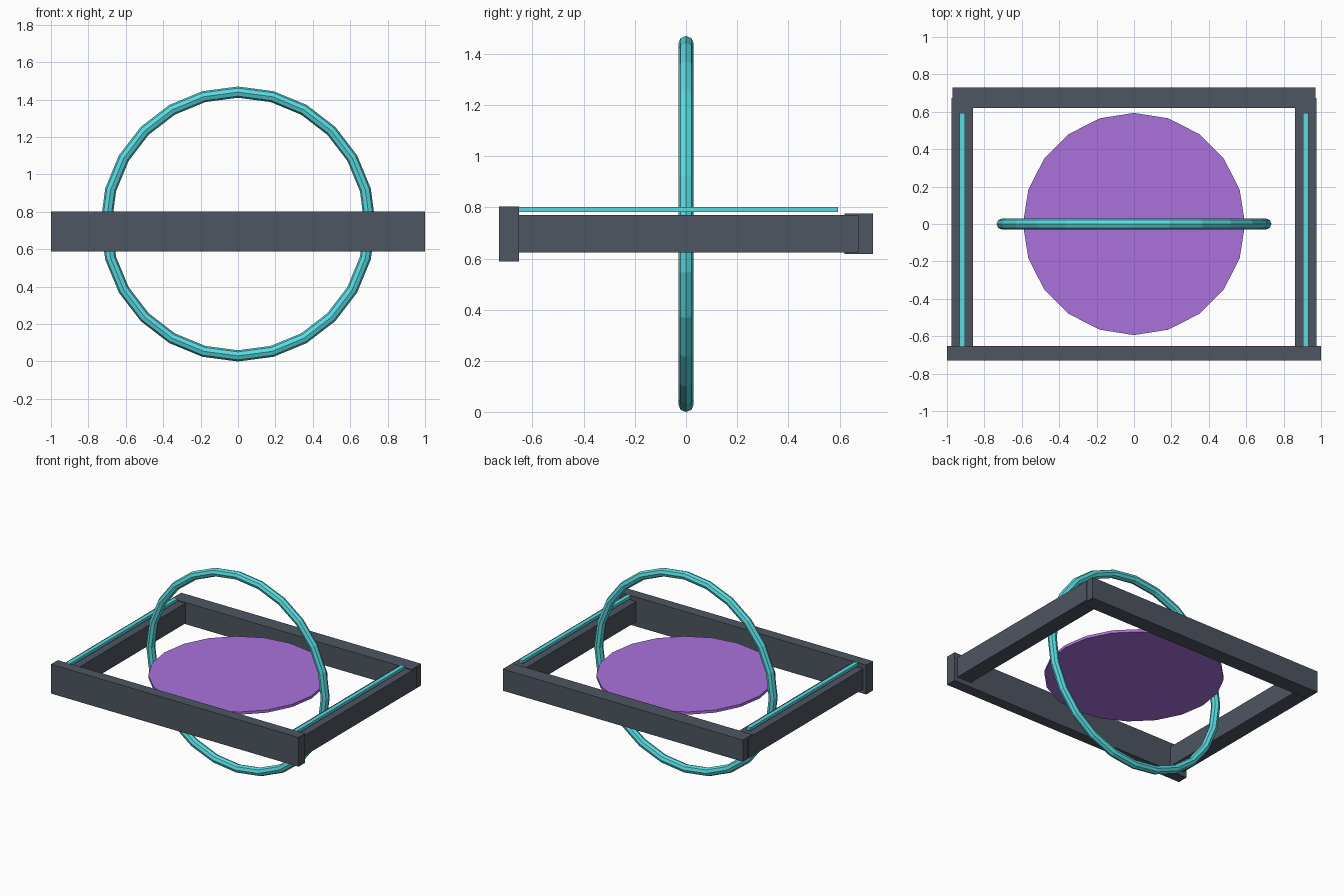
import bpy
import math

if "Cube" in bpy.data.objects:
    bpy.data.objects.remove(bpy.data.objects["Cube"])


def material(name, rgb):
    m = bpy.data.materials.new(name)
    m.diffuse_color = (*rgb, 1)
    m.use_nodes = True
    m.node_tree.nodes["Principled BSDF"].inputs["Base Color"].default_value = m.diffuse_color
    return m


slate = material("slate", (0.077, 0.093, 0.12))
cyan = material("cyan", (0.10, 0.71, 0.75))
purple = material("purple", (0.40, 0.17, 0.72))


def finish(name, mat):
    ob = bpy.context.object
    ob.name = name
    ob.data.materials.append(mat)
    return ob


def box(name, x, y, z, mat):
    """Box from (min, max) ranges on each axis."""
    ranges = (x, y, z)
    bpy.ops.mesh.primitive_cube_add(size=1, location=[(a + b) / 2 for a, b in ranges])
    ob = finish(name, mat)
    ob.scale = [b - a for a, b in ranges]
    bpy.ops.object.transform_apply(location=False, rotation=False, scale=True)
    return ob


# Frame: tall front beam and shallower back beam
box("front_beam", (-1, 1), (-0.73, -0.652), (0.589, 0.803), slate)
box("back_beam", (-0.97, 0.97), (0.62, 0.73), (0.618, 0.776), slate)

# Side rails, each with a thin light strip just above it
for side, s in (("left", -1), ("right", 1)):
    box(side + "_rail", sorted((s * 0.86, s * 0.976)), (-0.674, 0.674), (0.623, 0.771), slate)
    box(side + "_light_strip", sorted((s * 0.904, s * 0.934)), (-0.66, 0.594), (0.781, 0.802), cyan)

# Upright ring
bpy.ops.mesh.primitive_torus_add(major_segments=24, minor_segments=8,
                                 major_radius=0.705, minor_radius=0.03,
                                 location=(0, 0, 0.735), rotation=(math.pi / 2, 0, 0))
finish("upright_ring", cyan)

# Flat disc in the middle
bpy.ops.mesh.primitive_cylinder_add(vertices=20, radius=0.594, depth=0.02,
                                    location=(0, 0, 0.71))
finish("centre_disc", purple)
